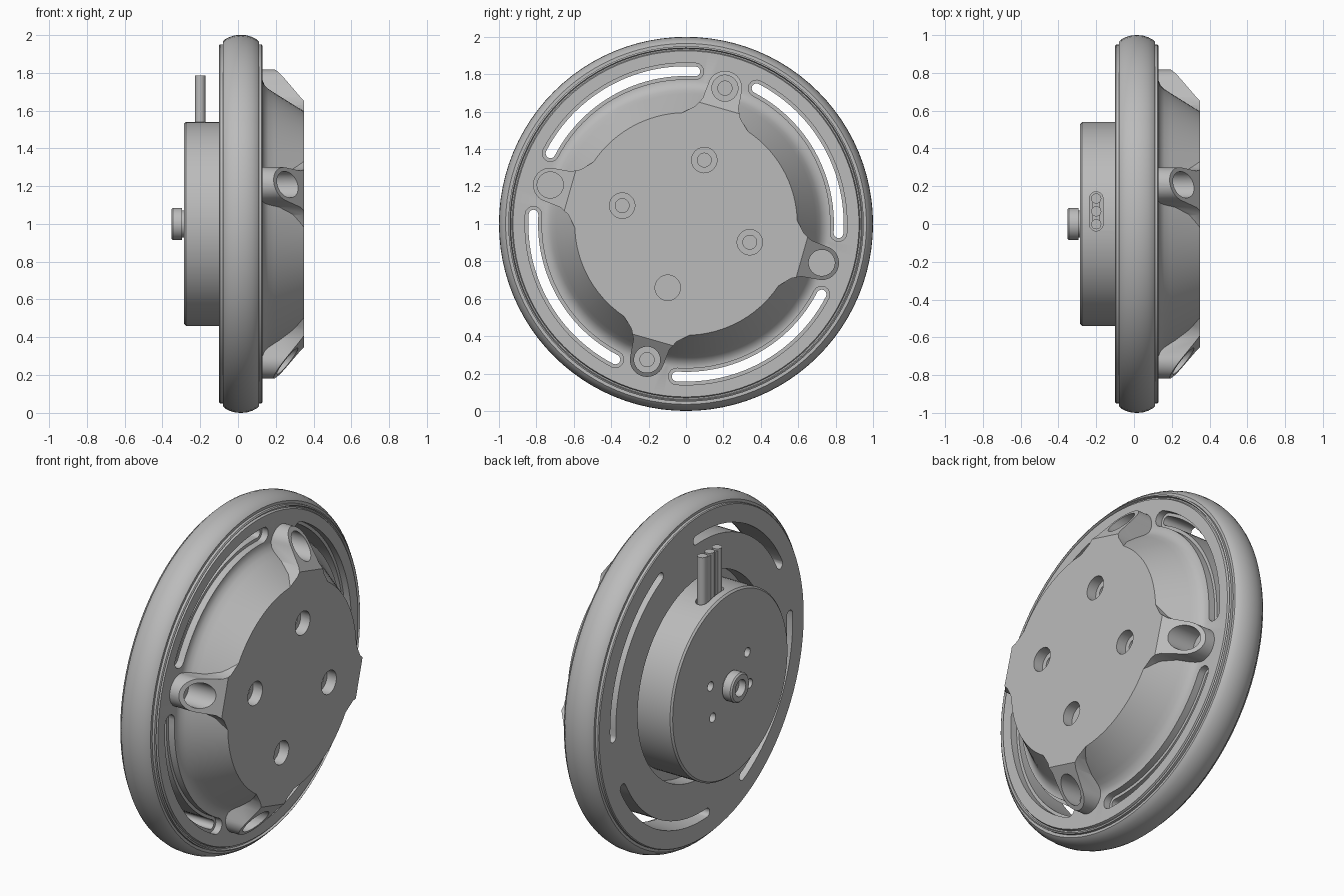
import bpy, bmesh
from math import sin, cos, pi, radians
from mathutils import Matrix, Vector

cube = bpy.data.objects.get("Cube")
if cube:
    bpy.data.objects.remove(cube, do_unlink=True)

grey = bpy.data.materials.new("plain grey")
grey.use_nodes = True
COLOUR = (0.5, 0.5, 0.5, 1)
grey.diffuse_color = COLOUR
grey.node_tree.nodes["Principled BSDF"].inputs["Base Color"].default_value = COLOUR

CENTRE = Matrix.Translation((0, 0, 1))   # the wheel axle runs along x


def finish(bm, name, angle=0):
    """Turn a bmesh around the axle and make it an object."""
    bmesh.ops.remove_doubles(bm, verts=bm.verts, dist=1e-5)
    bmesh.ops.recalc_face_normals(bm, faces=bm.faces)
    bm.transform(CENTRE @ Matrix.Rotation(angle, 4, 'X'))
    mesh = bpy.data.meshes.new(name)
    bm.to_mesh(mesh)
    bm.free()
    mesh.materials.append(grey)
    obj = bpy.data.objects.new(name, mesh)
    bpy.context.collection.objects.link(obj)
    return obj


def revolve(name, profile, closed=False, at=(0, 0), steps=96, angle=0):
    """Spin (x, radius) points about the axle direction, offset by at=(y, z)."""
    bm = bmesh.new()
    vs = [bm.verts.new((x, r, 0)) for x, r in profile]
    es = [bm.edges.new(p) for p in zip(vs, vs[1:])]
    if closed:
        es.append(bm.edges.new((vs[-1], vs[0])))
    bmesh.ops.spin(bm, geom=vs + es, cent=(0, 0, 0), axis=(1, 0, 0),
                   angle=2 * pi, steps=steps)
    bmesh.ops.translate(bm, verts=bm.verts, vec=(0, *at))
    return finish(bm, name, angle)


def prism_bm(outline, x0, x1):
    """Extrude a (y, z) outline along x."""
    bm = bmesh.new()
    face = bm.faces.new([bm.verts.new((x0, y, z)) for y, z in outline])
    top = bmesh.ops.extrude_face_region(bm, geom=[face])["geom"]
    bmesh.ops.translate(bm, vec=(x1 - x0, 0, 0),
                        verts=[g for g in top if isinstance(g, bmesh.types.BMVert)])
    return bm


def arc(radius, a0, a1, n, at=(0, 0)):
    return [(at[0] + radius * cos(a0 + (a1 - a0) * i / n),
             at[1] + radius * sin(a0 + (a1 - a0) * i / n)) for i in range(n + 1)]


def slot_outline(mid, half, a0, a1):
    """Curved slot with round ends."""
    end0 = (mid * cos(a0), mid * sin(a0))
    end1 = (mid * cos(a1), mid * sin(a1))
    return (arc(mid + half, a0, a1, 24) + arc(half, a1, a1 + pi, 8, end1)[1:]
            + arc(mid - half, a1, a0, 24)[1:] + arc(half, a0 + pi, a0 + 2 * pi, 8, end0)[1:-1])


def combine(target, tools, operation):
    """Apply booleans in turn, then discard the tools."""
    for tool in tools:
        tool.hide_render = True
        mod = target.modifiers.new("shape", 'BOOLEAN')
        mod.object, mod.operation, mod.solver = tool, operation, 'EXACT'
    graph = bpy.context.evaluated_depsgraph_get()
    mesh = bpy.data.meshes.new_from_object(target.evaluated_get(graph))
    target.modifiers.clear()
    target.data = mesh
    for tool in tools:
        bpy.data.objects.remove(tool, do_unlink=True)


def bore(x_floor, x_top, r, at, angle):
    return revolve("bore", [(x_floor, 0), (x_floor, r), (x_top, r), (x_top, 0)],
                   at=at, steps=32, angle=angle)


# Wheel body: flat plate with a grooved lip, raised conical hub, rear motor recess
wheel = revolve("wheel_body", [
    (0.35, 0), (0.35, 0.595), (0.19, 0.695), (0.16, 0.715), (0.14, 0.735), (0.13, 0.76),
    (0.13, 0.925), (0.118, 0.93), (0.118, 0.937), (0.13, 0.942), (0.125, 0.95),
    (-0.095, 0.95), (-0.1, 0.945), (-0.1, 0.59), (-0.01, 0.59), (-0.01, 0)])

# Four bosses around the hub, each cut off by a sloping plane
BOSS_R, BOSS_ANGLE = 0.755, radians(74)
turns = [i * pi / 2 for i in range(4)]
side = [(0.67, 0.1), (0.62, 0.125), (0.55, 0.2)]
bosses = []
for t in turns:
    outline = (arc(0.092, -pi / 2, pi / 2, 20, (BOSS_R, 0)) + side
               + [(y, -z) for y, z in reversed(side)])
    bm = prism_bm(outline, 0.06, 0.35)
    cut = bmesh.ops.bisect_plane(bm, geom=bm.verts[:] + bm.edges[:] + bm.faces[:],
                                 plane_co=(0.35, 0.645, 0), plane_no=Vector((0.2, 0.16, 0)),
                                 clear_outer=True)["geom_cut"]
    bmesh.ops.holes_fill(bm, edges=[e for e in cut if isinstance(e, bmesh.types.BMEdge)])
    bosses.append(finish(bm, "boss", t + BOSS_ANGLE))
combine(wheel, bosses, 'UNION')

# Slots with a ledge, boss counterbores and hub screw holes
cutters = []
for t in turns:
    for half, depth in ((0.044, 0.09), (0.026, -0.2)):
        outline = slot_outline(0.817, half, radians(86.5), radians(152.5))
        cutters.append(finish(prism_bm(outline, depth, 0.2), "slot", t))
    a = t + BOSS_ANGLE
    cutters.append(bore(0.14, 0.5, 0.07, (BOSS_R, 0), a))
    cutters.append(bore(0.07, 0.2, 0.038, (BOSS_R, 0), a))
    cutters.append(bore(0.29, 0.5, 0.068, (0.355, 0), a))
    cutters.append(bore(0.2, 0.32, 0.037, (0.355, 0), a))
combine(wheel, cutters, 'DIFFERENCE')

# Rounded tyre
half_tyre = [(0.095, 0.93), (0.095, 0.965), (0.083, 0.977), (0.06, 0.989), (0.03, 0.998)]
mid_x = 0.015
tyre = revolve("tyre", [(mid_x + x, r) for x, r in half_tyre] + [(mid_x, 1.0)]
               + [(mid_x - x, r) for x, r in reversed(half_tyre)], closed=True)

# Motor housing with a cable opening and four small screw holes
motor = revolve("motor_housing", [(0.01, 0), (0.01, 0.54), (-0.275, 0.54), (-0.285, 0.53),
                                  (-0.285, 0)])
CABLE_X, CABLE_Y, PITCH = -0.2, 0.067, 0.068


def stadium(radius, half):
    """Points of an upright (x, y) rounded strip around the cable."""
    return (arc(radius, 0, pi, 10, (CABLE_X, CABLE_Y + half))
            + arc(radius, pi, 2 * pi, 10, (CABLE_X, CABLE_Y - half)))


def upright(name, outline, z0, z1):
    """Extrude an (x, y) outline along z, with z measured from the axle."""
    bm = prism_bm(outline, z0, z1)
    for v in bm.verts:
        v.co = (v.co.y, v.co.z, v.co.x)
    return finish(bm, name)


holes = [upright("cable_opening", stadium(0.036, PITCH), 0.46, 0.7)]
for y, z in ((0.16, -0.13), (0.18, 0.06)):
    for s in (1, -1):
        holes.append(bore(-0.4, -0.24, 0.027, (s * y, s * z), 0))
combine(motor, holes, 'DIFFERENCE')

# Hollow shaft end
shaft = revolve("motor_shaft", [
    (-0.28, 0), (-0.28, 0.072), (-0.295, 0.072), (-0.295, 0.085), (-0.345, 0.085),
    (-0.353, 0.077), (-0.353, 0.048), (-0.31, 0.048), (-0.31, 0)], steps=48)

# Flat three-wire cable
parts = [wheel, tyre, motor, shaft,
         upright("cable_web", stadium(0.02, PITCH), 0.44, 0.775)]
for i in (-1, 0, 1):
    wire = arc(0.027, 0, 2 * pi, 20, (CABLE_X, CABLE_Y + i * PITCH))[:-1]
    parts.append(upright("cable_wire", wire, 0.44, 0.785))

# Smooth the round surfaces and keep edges sharp
bpy.ops.object.select_all(action='DESELECT')
for part in parts:
    part.select_set(True)
bpy.context.view_layer.objects.active = wheel
bpy.ops.object.shade_smooth_by_angle(angle=radians(30))
